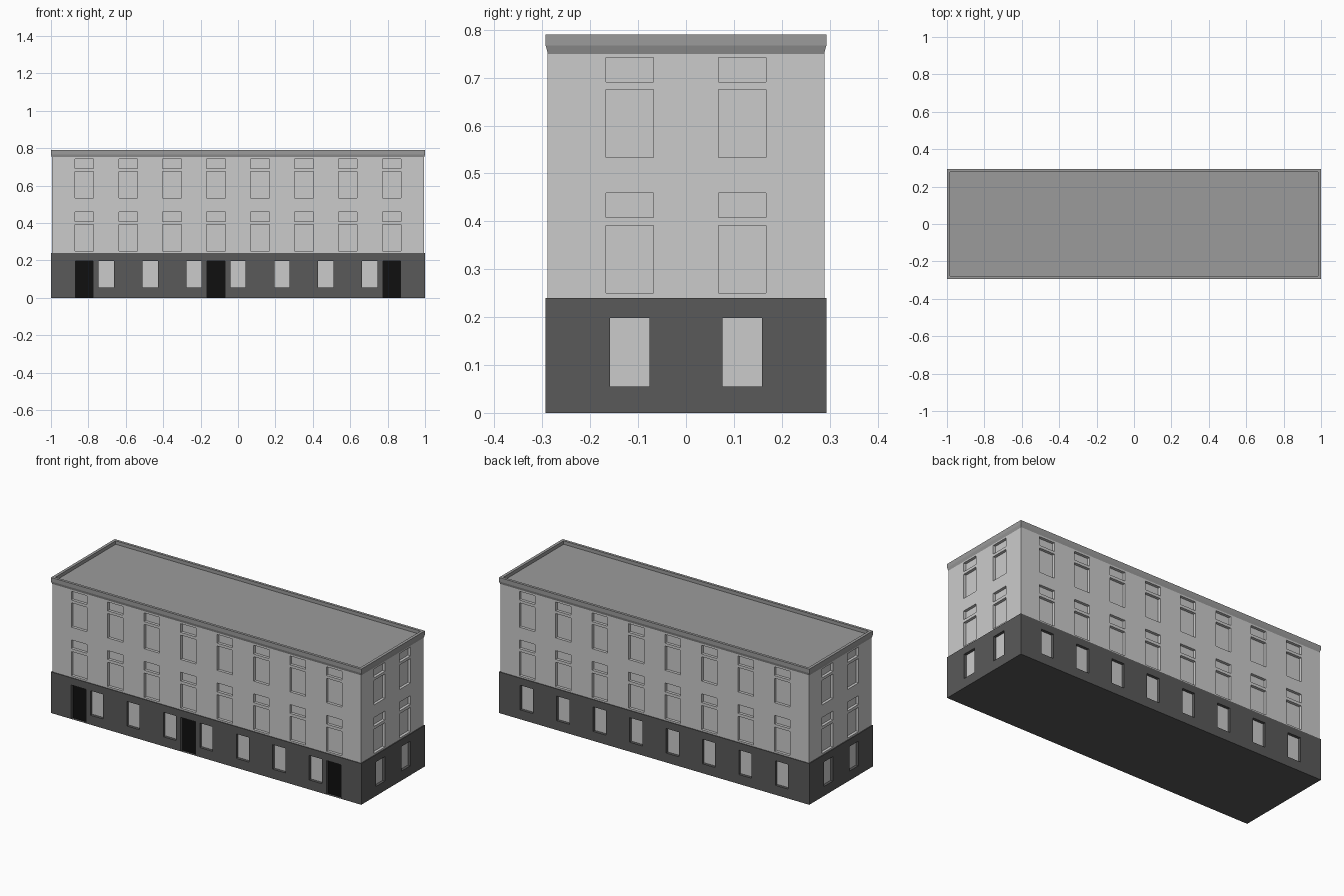
import bpy, bmesh
from mathutils import Vector

if "Cube" in bpy.data.objects:
    bpy.data.objects.remove(bpy.data.objects["Cube"])


def material(name, v):
    m = bpy.data.materials.new(name)
    m.diffuse_color = (v, v, v, 1)
    m.use_nodes = True
    m.node_tree.nodes["Principled BSDF"].inputs["Base Color"].default_value = m.diffuse_color
    return m


WALL = material("pale_plaster", 0.8)
BASE = material("dark_stone", 0.1)
ROOF = material("roof_grey", 0.33)
DOOR = material("door_black", 0.005)
Z = Vector((0, 0, 1))
DEPTH = 0.016


def finish(bm, name, mats):
    bmesh.ops.remove_doubles(bm, verts=bm.verts, dist=1e-5)
    me = bpy.data.meshes.new(name)
    bm.to_mesh(me)
    bm.free()
    for m in mats:
        me.materials.append(m)
    ob = bpy.data.objects.new(name, me)
    bpy.context.collection.objects.link(ob)


def quad(bm, pts, mat=0):
    bm.faces.new([bm.verts.new(p) for p in pts]).material_index = mat


def facade(bm, normal, half_w, dist, z0, z1, openings):
    """Flat wall with recessed openings (u0, u1, z0, z1, material index)."""
    n = Vector(normal)
    t = Z.cross(n)

    def corners(a, b, c, d, depth=0):
        return [t * u + n * (dist - depth) + Z * z
                for u, z in ((a, c), (b, c), (b, d), (a, d))]

    us = sorted({-half_w, half_w, *(round(v, 4) for o in openings for v in o[:2])})
    zs = sorted({z0, z1, *(v for o in openings for v in o[2:4])})
    for a, b in zip(us, us[1:]):
        for c, d in zip(zs, zs[1:]):
            u, z = (a + b) / 2, (c + d) / 2
            if not any(o[0] < u < o[1] and o[2] < z < o[3] for o in openings):
                quad(bm, corners(a, b, c, d))
    for a, b, c, d, mat in openings:
        outer, inner = corners(a, b, c, d), corners(a, b, c, d, DEPTH)
        quad(bm, inner, mat)
        for i in range(4):
            j = (i + 1) % 4
            quad(bm, (outer[i], outer[j], inner[j], inner[i]))


def row(centres, width, z0, z1, mat):
    return [(c - width / 2, c + width / 2, z0, z1, mat) for c in centres]


def storey(name, hx, hy, z0, z1, front, back, side, mats):
    bm = bmesh.new()
    facade(bm, (0, -1, 0), hx, hy, z0, z1, front)
    facade(bm, (0, 1, 0), hx, hy, z0, z1, back)
    for s in (-1, 1):
        facade(bm, (s, 0, 0), hy, hx, z0, z1, side)
    rect = [(-hx, -hy), (hx, -hy), (hx, hy), (-hx, hy)]
    quad(bm, [(x, y, z1) for x, y in rect])
    quad(bm, [(x, y, z0) for x, y in reversed(rect)])
    finish(bm, name, mats)


bays8 = [(i - 3.5) * 0.235 for i in range(8)]
bays7 = [(i - 3) * 0.235 for i in range(7)]
bays2 = [-0.1175, 0.1175]

# Dark ground floor with windows and three front doors
low = lambda bays: row(bays, 0.082, 0.055, 0.198, 1)
doors = row([-0.8225, -0.1175, 0.8225], 0.095, 0.0, 0.198, 2)
storey("ground_floor", 1.0, 0.293, 0.0, 0.24,
       low(bays7) + doors, low(bays8), low(bays2), [BASE, WALL, DOOR])


# Pale upper floors: tall recess with a small recess above, twice
def upper(bays):
    return [o for a, b in ((0.25, 0.391), (0.408, 0.459), (0.533, 0.675), (0.691, 0.742))
            for o in row(bays, 0.1, a, b, 0)]


storey("upper_floors", 0.995, 0.289, 0.24, 0.752,
       upper(bays8), upper(bays8), upper(bays2), [WALL])

# Cornice, parapet and sunken flat roof lofted from rectangles
bm = bmesh.new()
profile = [(0.005, 0.75), (0.0, 0.767), (0.0, 0.79), (0.017, 0.79), (0.017, 0.77)]
rings = []
for inset, z in profile:
    x, y = 1.0 - inset, 0.293 - inset * 0.9
    rings.append([(-x, -y, z), (x, -y, z), (x, y, z), (-x, y, z)])
for lo, hi in zip(rings, rings[1:]):
    for i in range(4):
        j = (i + 1) % 4
        quad(bm, (lo[i], lo[j], hi[j], hi[i]))
quad(bm, rings[-1])
finish(bm, "roof_and_parapet", [ROOF])
